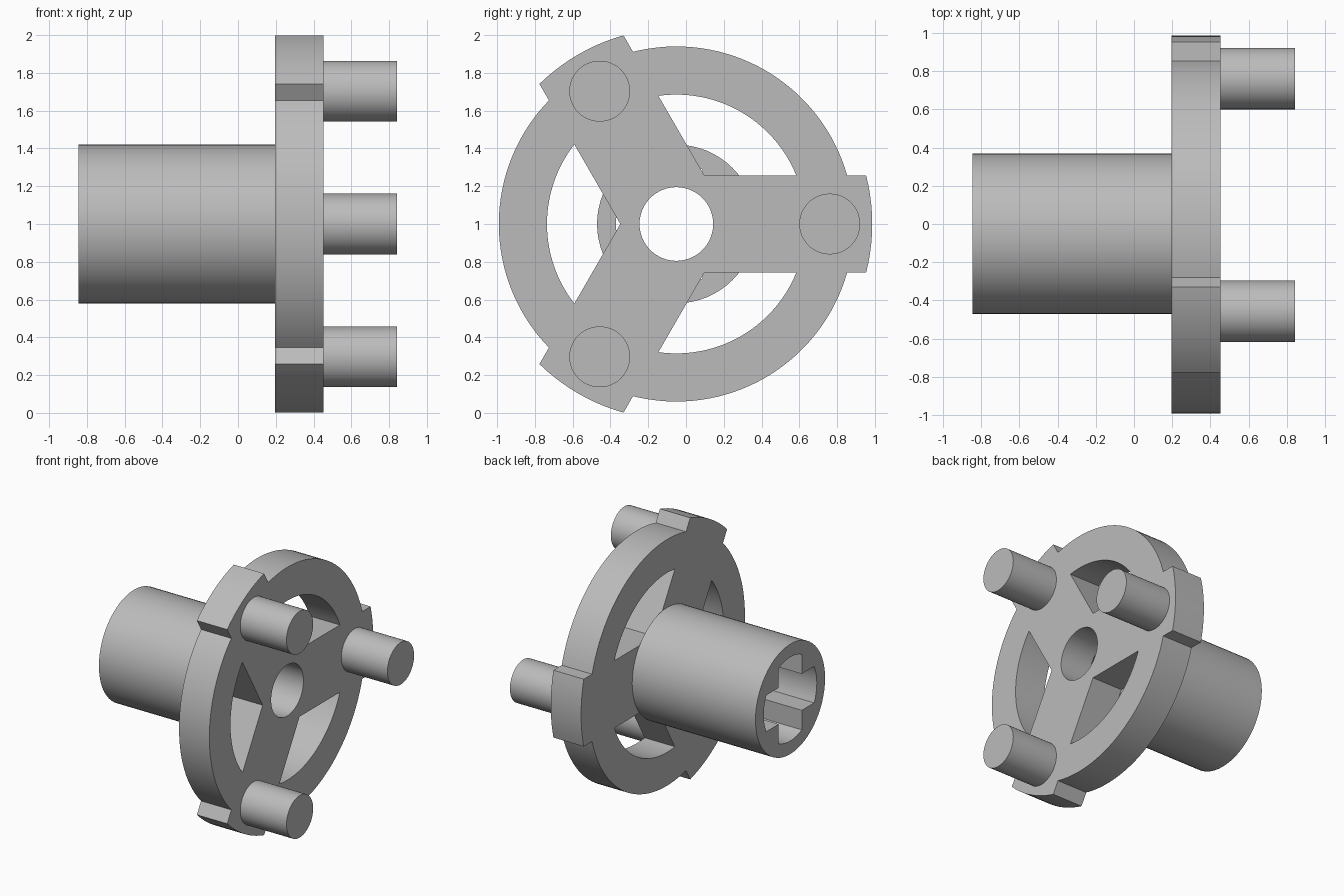
import bpy, bmesh
from math import radians, degrees, asin, sin, cos, sqrt
from mathutils import Matrix

cube = bpy.data.objects.get("Cube")
if cube:
    bpy.data.objects.remove(cube, do_unlink=True)

AXIS_Y, AXIS_Z = -0.051, 1.0
RING_R, TAB_R, WINDOW_R = 0.94, 1.037, 0.685
ARM = 0.257                  # half width of each arm
BACK, FACE, PIN_END, HUB_END = 0.196, 0.452, 0.842, -0.845

grey = bpy.data.materials.new("light grey")
grey.use_nodes = True
colour = (0.5, 0.5, 0.5, 1)
grey.diffuse_color = colour
grey.node_tree.nodes["Principled BSDF"].inputs["Base Color"].default_value = colour


def arc(r, start, end, steps):
    angles = [radians(start + (end - start) * i / steps) for i in range(steps + 1)]
    return [(r * cos(a), r * sin(a)) for a in angles]


def circle(r, steps=64, cx=0, cy=0):
    return [(x + cx, y + cy) for x, y in arc(r, 0, 360, steps)[:-1]]


def half_angle(width, r):
    return degrees(asin(width / r))


def extrude_profile(name, loops, x0, x1):
    """Fill closed loops (first outer, rest holes) and extrude along x."""
    curve = bpy.data.curves.new(name + " profile", 'CURVE')
    curve.dimensions = '2D'
    curve.fill_mode = 'BOTH'
    curve.extrude = (x1 - x0) / 2
    for loop in loops:
        spline = curve.splines.new('POLY')
        spline.points.add(len(loop) - 1)
        for point, (u, v) in zip(spline.points, loop):
            point.co = (u, v, 0, 1)
        spline.use_cyclic_u = True
    helper = bpy.data.objects.new(name + " helper", curve)
    bpy.context.collection.objects.link(helper)
    graph = bpy.context.evaluated_depsgraph_get()
    mesh = bpy.data.meshes.new_from_object(helper.evaluated_get(graph))
    bpy.data.objects.remove(helper, do_unlink=True)

    # Profile plane becomes y-z, extrusion runs along x
    mesh.transform(Matrix(((0, 0, 1, (x0 + x1) / 2),
                           (1, 0, 0, AXIS_Y),
                           (0, 1, 0, AXIS_Z),
                           (0, 0, 0, 1))))
    bm = bmesh.new()
    bm.from_mesh(mesh)
    bmesh.ops.remove_doubles(bm, verts=bm.verts, dist=0.0001)
    bmesh.ops.recalc_face_normals(bm, faces=bm.faces)
    bm.to_mesh(mesh)
    bm.free()
    mesh.materials.clear()
    mesh.materials.append(grey)
    obj = bpy.data.objects.new(name, mesh)
    bpy.context.collection.objects.link(obj)
    bpy.ops.object.select_all(action='DESELECT')
    obj.select_set(True)
    bpy.context.view_layer.objects.active = obj
    bpy.ops.object.shade_smooth_by_angle(angle=radians(30))
    return obj


# Plate: ring with three tabs, three windows and a centre hole
tab, notch, gap = (half_angle(ARM, r) for r in (TAB_R, RING_R, WINDOW_R))
rim, windows = [], []
for turn in (0, 120, 240):
    rim += arc(TAB_R, turn - tab, turn + tab, 10)
    rim += arc(RING_R, turn + notch, turn + 120 - notch, 32)
    tip = arc(2 * ARM / sqrt(3), turn + 60, turn + 60, 1)[:1]
    windows.append(tip + arc(WINDOW_R, turn + gap, turn + 120 - gap, 28))
extrude_profile("spoked_plate", [rim, circle(0.195)] + windows, BACK, FACE)

# Hub: tube with a cross-shaped bore
SLOT, BORE_R = 0.139, 0.32
slot = half_angle(SLOT, BORE_R)
cross = []
for turn in (0, 90, 180, 270):
    cross += arc(BORE_R, turn - slot, turn + slot, 12)
    cross += arc(SLOT * sqrt(2), turn + 45, turn + 45, 1)[:1]
extrude_profile("hub_tube", [circle(0.42), cross], HUB_END, BACK)

# Pins on the three arms
for name, turn in (("back_pin", 0), ("upper_pin", 120), ("lower_pin", 240)):
    y, z = arc(0.812, turn, turn, 1)[0]
    extrude_profile(name, [circle(0.161, 48, y, z)], FACE, PIN_END)
